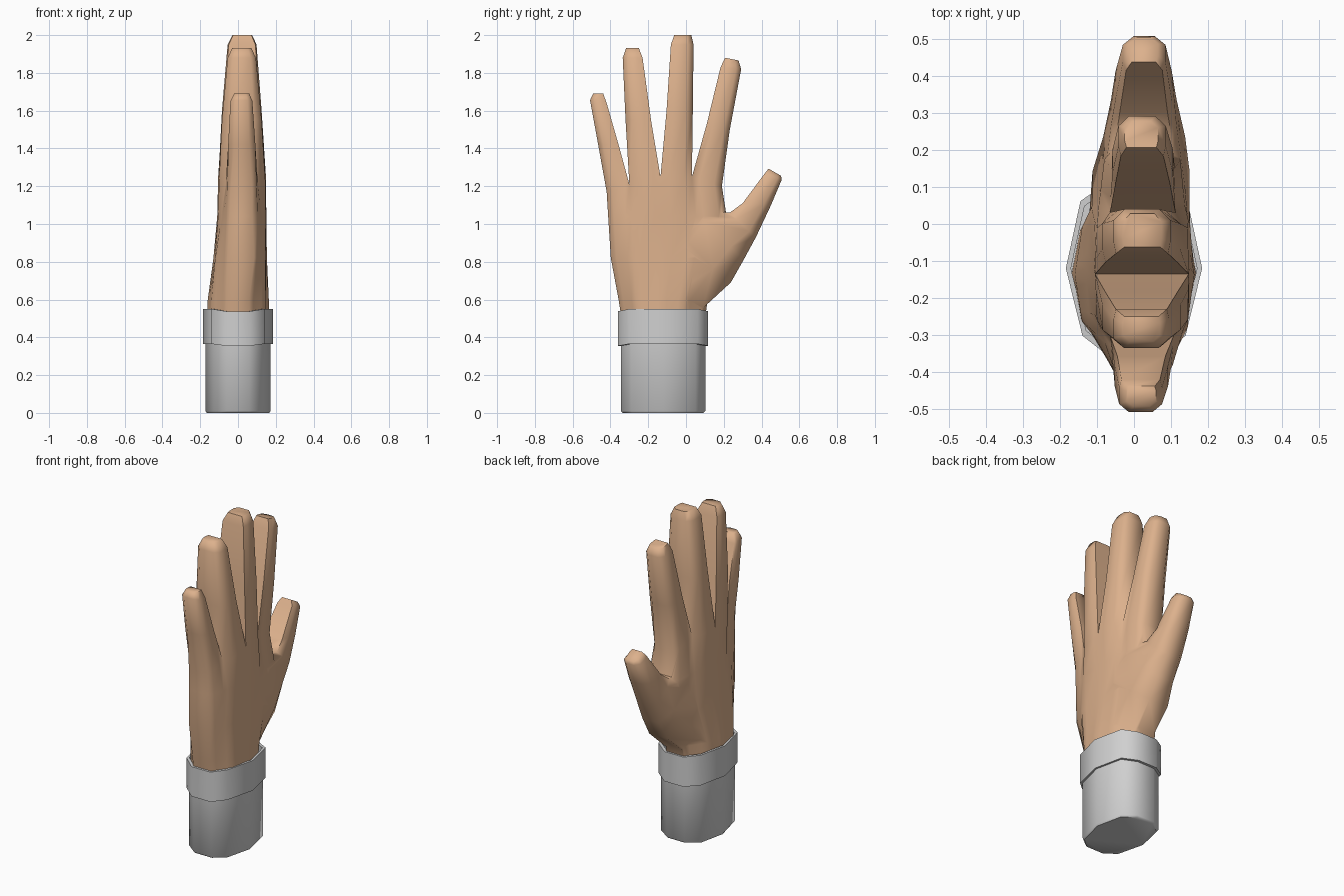
import bpy, bmesh

if "Cube" in bpy.data.objects:
    bpy.data.objects.remove(bpy.data.objects["Cube"])

def material(name, col):
    m = bpy.data.materials.new(name)
    m.diffuse_color = (*col, 1)
    m.use_nodes = True
    m.node_tree.nodes["Principled BSDF"].inputs["Base Color"].default_value = m.diffuse_color
    return m

skin = material("skin tan", (0.72, 0.44, 0.265))
grey = material("sleeve light grey", (0.63, 0.63, 0.63))

def smooth(ob, angle):
    bpy.ops.object.select_all(action='DESELECT')
    ob.select_set(True)
    bpy.context.view_layer.objects.active = ob
    bpy.ops.object.shade_smooth_by_angle(angle=angle)

def make_object(name, bm, mat):
    bmesh.ops.recalc_face_normals(bm, faces=bm.faces)
    me = bpy.data.meshes.new(name)
    bm.to_mesh(me)
    bm.free()
    me.materials.append(mat)
    ob = bpy.data.objects.new(name, me)
    bpy.context.collection.objects.link(ob)
    return ob

def bridge(bm, a, b):
    n = len(a)
    for i in range(n):
        bm.faces.new((a[i], a[(i + 1) % n], b[(i + 1) % n], b[i]))

def digit_ring(bm, y0, z0, y1, z1, lo, hi, w0, w1, flat=0.25):
    """Eight-sided section; w0 and w1 are the relative widths of its two sides."""
    c, h = (lo + hi) / 2, (hi - lo) / 2
    pts = []
    for s, ts in ((1, (0, flat, 1 - flat, 1)), (-1, (1, 1 - flat, flat, 0))):
        for t in ts:
            w = {0: w0, 1: w1}.get(t, 1)
            pts.append(bm.verts.new((c + s * h * w, y0 + (y1 - y0) * t, z0 + (z1 - z0) * t)))
    return pts

def lerp(keys, vals, t):
    for i in range(len(keys) - 1):
        if t <= keys[i + 1] + 1e-6:
            f = (t - keys[i]) / (keys[i + 1] - keys[i])
            return vals[i] + (vals[i + 1] - vals[i]) * f
    return vals[-1]

# palm: stacked sections, divided into four finger strips
bounds = (0, 0.197, 0.467, 0.74, 1)
cols = [bounds[0]]
for a, b in zip(bounds, bounds[1:]):
    cols += [a + (b - a) * 0.25, a + (b - a) * 0.75, b]
five = bounds
nine = (0, .05, .197, .26, .467, .675, .74, .94, 1)
levels = (  # z, y range, keys, thickness towards -x, thickness towards +x
    (0.46, -0.335, 0.095, five, (.06, .145, .168, .145, .06), (.06, .145, .168, .145, .06)),
    (0.60, -0.357, 0.115, five, (.06, .14, .16, .14, .06), (.06, .145, .163, .15, .06)),
    (0.82, -0.398, 0.20, five, (.055, .12, .13, .115, .05), (.085, .145, .153, .15, .08)),
    (1.04, -0.412, 0.215, nine, (.045, .062, .088, .105, .11, .107, .095, .08, .045),
     (.075, .105, .132, .147, .15, .147, .137, .125, .08)),
    (None, -0.42, 0.19, nine, (.04, .055, .065, .10, .105, .10, .065, .06, .04),
     (.075, .10, .108, .145, .148, .145, .112, .11, .08)),
)
crotch_z = (1.17, 1.21, 1.25, 1.25, 1.20)
bm = bmesh.new()
prev = None
for z, ya, yb, keys, neg, pos in levels:
    front, back = [], []
    for t in cols:
        y = ya + (yb - ya) * t
        zz = lerp(bounds, crotch_z, t) if z is None else z
        front.append(bm.verts.new((lerp(keys, pos, t), y, zz)))
        back.append(bm.verts.new((-lerp(keys, neg, t), y, zz)))
    ring = front + back[::-1]
    if prev:
        bridge(bm, prev, ring)
    else:
        bm.faces.new(ring)
    prev = ring

# fingers grow out of the palm strips: side widths, then y0, z0, y1, z1, x low, x high
fingers = (
    ((.55, .9), (-.465, 1.42, -.357, 1.42, -.052, .092), (-.508, 1.655, -.42, 1.64, -.04, .076),
     (-.492, 1.69, -.438, 1.69, -.02, .06)),
    ((.62, .92), (-.32, 1.55, -.185, 1.55, -.085, .125), (-.335, 1.88, -.23, 1.88, -.055, .095),
     (-.317, 1.932, -.25, 1.932, -.03, .07)),
    ((.92, .62), (-.103, 1.6, .036, 1.6, -.085, .125), (-.08, 1.95, .04, 1.95, -.055, .098),
     (-.062, 2.0, .028, 2.0, -.03, .075)),
    ((.9, .55), (.11, 1.53, .232, 1.5, -.058, .105), (.183, 1.83, .292, 1.82, -.042, .086),
     (.207, 1.88, .278, 1.866, -.025, .065)),
)
for i, (sides, *rings) in enumerate(fingers):
    s = 3 * i
    base = front[s:s + 4] + back[s:s + 4][::-1]
    for r in rings:
        nxt = digit_ring(bm, *r, *sides)
        bridge(bm, base, nxt)
        base = nxt
    bm.faces.new(base)
hand = make_object("hand", bm, skin)

# thumb: wide root buried in the palm, tapering to the tip, merged into the hand
bm = bmesh.new()
prev = None
for r in ((-.22, .74, .03, .50, -.125, .135), (-.14, .98, .237, .69, -.112, .15),
          (.03, 1.08, .305, .81, -.083, .138), (.232, 1.06, .37, .93, -.062, .115),
          (.30, 1.11, .45, 1.10, -.05, .102), (.415, 1.265, .507, 1.235, -.03, .085),
          (.437, 1.293, .503, 1.255, -.012, .065)):
    ring = digit_ring(bm, *r, .85, .5)
    if prev:
        bridge(bm, prev, ring)
    else:
        bm.faces.new(ring)
    prev = ring
bm.faces.new(prev)
thumb = make_object("thumb", bm, skin)
mod = hand.modifiers.new("join thumb", 'BOOLEAN')
mod.operation = 'UNION'
mod.solver = 'EXACT'
mod.object = thumb
bpy.context.view_layer.objects.active = hand
bpy.ops.object.modifier_apply(modifier=mod.name)
bpy.data.objects.remove(thumb)
smooth(hand, 1.15)

# sleeve and cuff share a ten-sided outline
half = ((.06, -.345), (.13, -.29), (.172, -.12), (.135, .05), (.06, .102))
outline = list(half) + [(-x, y) for x, y in reversed(half)]

def tube(sections):
    bm = bmesh.new()
    rings = []
    for z, k, dip in sections:
        rings.append([bm.verts.new((x * k, -.1225 + (y + .1225) * k,
                                    z - (dip if abs(x) < 0.1 else 0))) for x, y in outline])
    for a, b in zip(rings, rings[1:]):
        bridge(bm, a, b)
    return bm, rings

bm, rings = tube(((0, .96, 0), (.01, 1, 0), (.45, 1, 0)))
bm.faces.new(rings[0])
bm.faces.new(rings[-1])
smooth(make_object("sleeve", bm, grey), 0.85)

bm, rings = tube(((.42, .99, 0), (.365, .99, .01), (.365, 1.07, .01),
                  (.55, 1.07, .012), (.55, .99, .012), (.42, .99, 0)))
bmesh.ops.remove_doubles(bm, verts=bm.verts, dist=1e-5)
smooth(make_object("cuff", bm, grey), 0.85)
